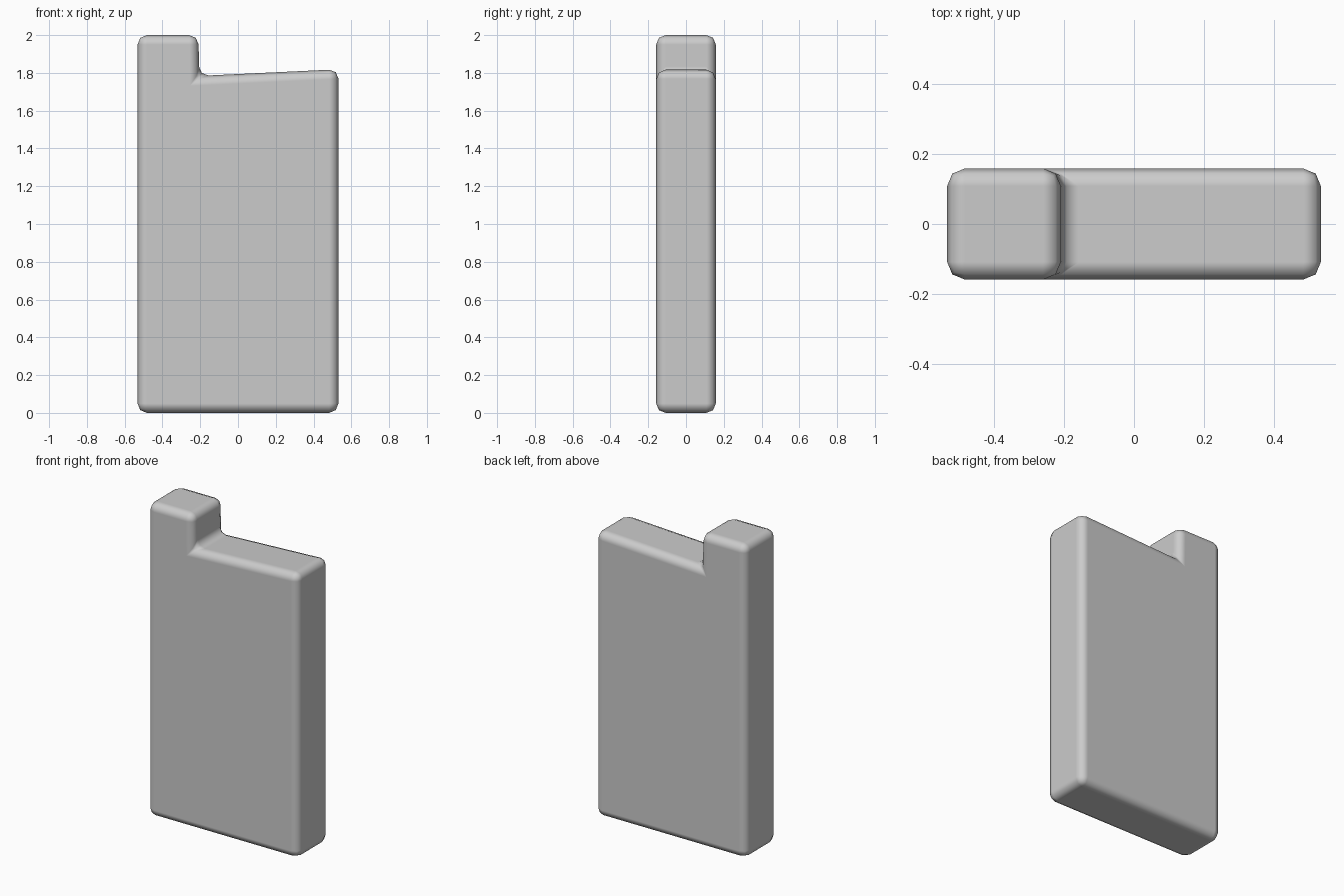
import bpy, bmesh

if "Cube" in bpy.data.objects:
    bpy.data.objects.remove(bpy.data.objects["Cube"])

HALF_DEPTH = 0.158

# Stepped slab outline in x, z
outline = [(-0.532, 0), (0.532, 0), (0.532, 1.819), (-0.206, 1.784),
           (-0.209, 2), (-0.532, 2)]

bm = bmesh.new()
face = bm.faces.new([bm.verts.new((x, -HALF_DEPTH, z)) for x, z in outline])
ext = bmesh.ops.extrude_face_region(bm, geom=[face])
verts = [v for v in ext["geom"] if isinstance(v, bmesh.types.BMVert)]
bmesh.ops.translate(bm, verts=verts, vec=(0, 2 * HALF_DEPTH, 0))
bmesh.ops.recalc_face_normals(bm, faces=bm.faces)
for f in bm.faces:
    f.smooth = True

mesh = bpy.data.meshes.new("stepped_slab")
bm.to_mesh(mesh)
bm.free()
slab = bpy.data.objects.new("stepped_slab", mesh)
bpy.context.collection.objects.link(slab)

# Rounded edges, with flat sides kept flat in shading
bevel = slab.modifiers.new("rounded_edges", 'BEVEL')
bevel.width = 0.05
bevel.segments = 2
bevel.limit_method = 'ANGLE'
bevel.harden_normals = True
